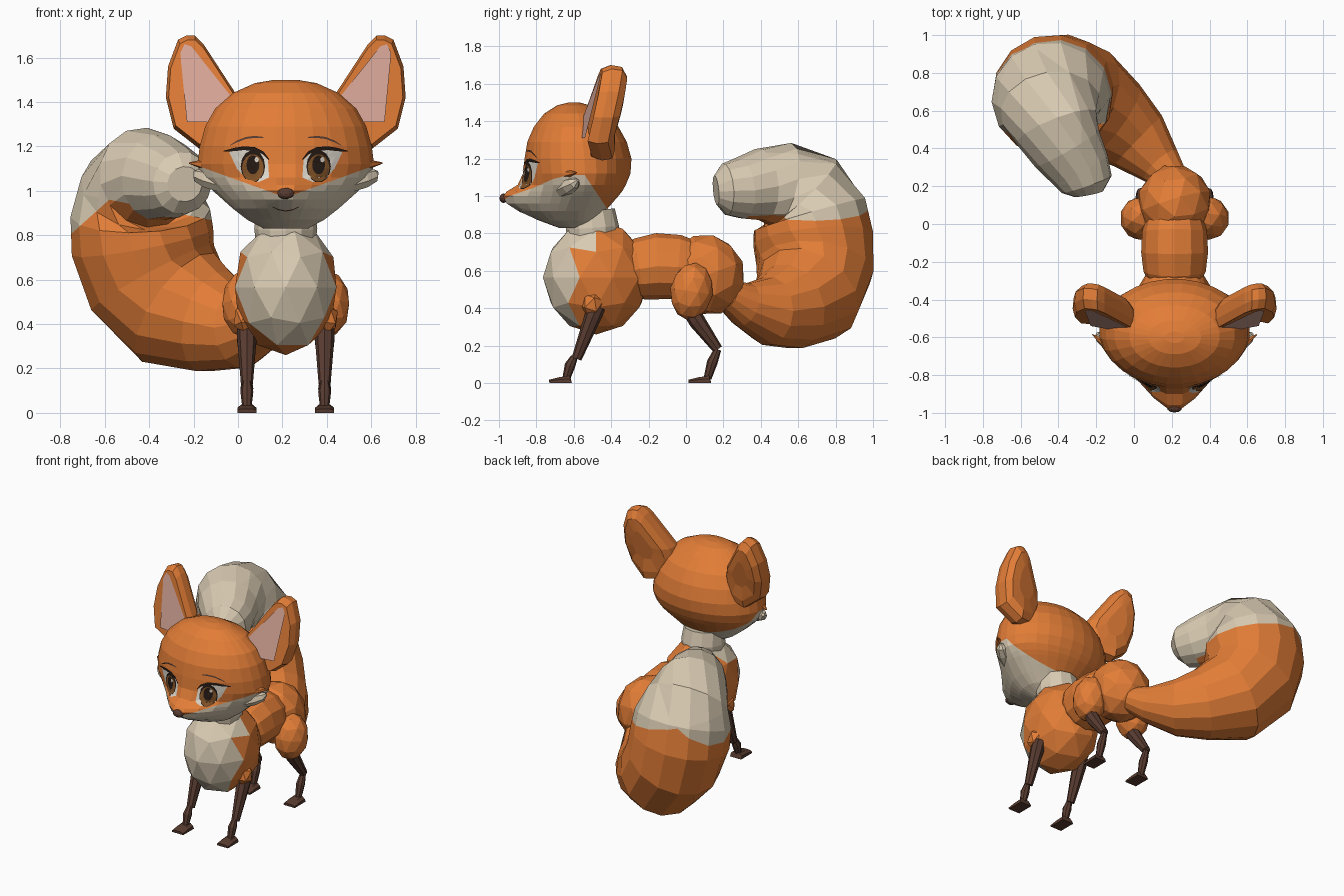
import bpy, bmesh, math
from mathutils import Vector, Matrix
from mathutils.bvhtree import BVHTree

if "Cube" in bpy.data.objects:
    bpy.data.objects.remove(bpy.data.objects["Cube"])

CX = 0.215  # centre line of the body


def material(name, rgb):
    m = bpy.data.materials.new(name)
    m.use_nodes = True
    m.diffuse_color = (*rgb, 1)
    m.node_tree.nodes["Principled BSDF"].inputs["Base Color"].default_value = (*rgb, 1)
    return m


ORANGE = material("orange fur", (0.76, 0.205, 0.038))
CREAM = material("cream fur", (0.70, 0.60, 0.45))
PINK = material("inner ear pink", (0.68, 0.38, 0.31))
BROWN = material("dark brown", (0.10, 0.045, 0.03))
IRIS = material("iris brown", (0.22, 0.085, 0.02))
BLACK = material("black", (0.018, 0.010, 0.007))
WHITE = material("eye white", (0.72, 0.68, 0.60))


def finish(name, bm, mats, rule=None, cuts=(), face_front=False):
    """Make a flat shaded object; cuts split faces, rule picks a material per face centre."""
    for co, no in cuts:
        bmesh.ops.bisect_plane(bm, geom=bm.verts[:] + bm.edges[:] + bm.faces[:], plane_co=co, plane_no=no)
    bmesh.ops.recalc_face_normals(bm, faces=bm.faces)
    for f in bm.faces:
        if rule:
            f.material_index = int(rule(f.calc_center_median()))
        if face_front and f.normal.y > 0:
            f.normal_flip()
    me = bpy.data.meshes.new(name)
    bm.to_mesh(me)
    bm.free()
    for m in mats:
        me.materials.append(m)
    bpy.context.collection.objects.link(bpy.data.objects.new(name, me))


def bridge(bm, rings, caps=True):
    loops = [[bm.verts.new(p) for p in r] for r in rings]
    n = len(loops[0])
    for a, b in zip(loops, loops[1:]):
        for i in range(n):
            bm.faces.new((a[i], a[(i + 1) % n], b[(i + 1) % n], b[i]))
    if caps:
        bm.faces.new(loops[0][::-1])
        bm.faces.new(loops[-1])


def tube(name, path, mats, sides=8, ref=(1, 0, 0), rule=None, cuts=()):
    """Tapered tube through (x, y, z, radius)."""
    pts = [Vector(p[:3]) for p in path]
    rings = []
    for k, p in enumerate(pts):
        t = (pts[min(k + 1, len(pts) - 1)] - pts[max(k - 1, 0)]).normalized()
        u = Vector(ref)
        u = (u - t * u.dot(t)).normalized()
        v = t.cross(u)
        angles = [math.tau * i / sides for i in range(sides)]
        rings.append([p + (u * math.cos(a) + v * math.sin(a)) * path[k][3] for a in angles])
    bm = bmesh.new()
    bridge(bm, rings)
    finish(name, bm, mats, rule, cuts)


def ball(name, c, r, mats, rule=None, tilt=0, sub=2):
    bm = bmesh.new()
    bmesh.ops.create_icosphere(bm, subdivisions=sub, radius=1)
    bm.transform(Matrix.Translation(c) @ Matrix.Rotation(tilt, 4, 'X') @ Matrix.Diagonal((*r, 1)))
    finish(name, bm, mats, rule)


# Head: stacked rings (height, half width, back, front, muzzle tip)
HEAD = [(0.83, .10, -.52, -.66, -.68), (0.87, .175, -.47, -.71, -.79), (0.92, .24, -.43, -.75, -.90),
        (0.96, .285, -.395, -.77, -.965), (1.0, .33, -.36, -.79, -.985), (1.025, .355, -.34, -.805, -.965),
        (1.06, .385, -.32, -.82, -.905), (1.12, .40, -.295, -.845, -.875), (1.2, .39, -.29, -.86, -.865),
        (1.29, .365, -.315, -.85, -.85), (1.37, .32, -.36, -.815, -.815), (1.44, .24, -.43, -.76, -.76),
        (1.485, .14, -.51, -.69, -.69), (1.5, .05, -.57, -.63, -.63)]
rings = []
for z, w, back, front, tip in HEAD:
    ring = []
    for i in range(28):
        a = math.tau * (i + 0.5) / 28
        x, y = w * math.cos(a), (back + front) / 2 + (back - front) / 2 * math.sin(a)
        if math.sin(a) < 0:
            y += (tip - front) * math.exp(-(x / 0.2) ** 2)
        ring.append((CX + x, y, z))
    rings.append(ring)
bm = bmesh.new()
bridge(bm, rings)
skin = BVHTree.FromBMesh(bm)
# Cut along the edges of the pale muzzle and cheeks
finish("head", bm, [ORANGE, CREAM],
       lambda c: c.z < 0.97 + 0.36 * abs(c.x - CX) and c.y < -0.52 - 0.667 * (c.z - 1.08),
       [((CX, 0, 0.97), (s * 0.36, 0, -1)) for s in (1, -1)] + [((0, -0.52, 1.08), (0, 1, 0.667))])


def on_face(dx, z, lift):
    hit = skin.ray_cast(Vector((CX + dx, -3, z)), Vector((0, 1, 0)))[0]
    return hit - Vector((0, lift, 0))


def decal(name, outline, mat, lift, side):
    """Thin patch lying on the face, filled from its middle."""
    n = len(outline)
    mx, mz = (sum(p[i] for p in outline) / n for i in (0, 1))
    dense = []
    for (x0, z0), (x1, z1) in zip(outline, outline[1:] + outline[:1]):
        dense += [(x0, z0), ((x0 + x1) / 2, (z0 + z1) / 2)]
    bm = bmesh.new()
    bridge(bm, [[on_face(side * (mx + (x - mx) * f), mz + (z - mz) * f, lift) for x, z in dense]
                for f in (1, 0.7, 0.4, 0.05)], caps=False)
    finish(name, bm, [mat], face_front=True)


def strip(name, pts, widths, mat, lift, side):
    """Thin painted line on the face."""
    bm = bmesh.new()
    rows = []
    for (x, z), w in zip(pts, widths):
        rows.append([bm.verts.new(on_face(side * x, z + o, lift)) for o in (w / 2, -w / 2)])
    for a, b in zip(rows, rows[1:]):
        bm.faces.new((a[0], b[0], b[1], a[1]))
    finish(name, bm, [mat], face_front=True)


def oval(x, z, rx, rz, n=14):
    return [(x + rx * math.cos(math.tau * i / n), z + rz * math.sin(math.tau * i / n)) for i in range(n)]


EYE = [(.075, 1.06), (.08, 1.14), (.12, 1.18), (.18, 1.19), (.255, 1.175), (.22, 1.10), (.175, 1.05), (.12, 1.04)]
EAR = [(.445, 1.70), (.485, 1.68), (.53, 1.56), (.54, 1.42), (.505, 1.28), (.39, 1.19), (.26, 1.21),
       (.20, 1.35), (.22, 1.43), (.37, 1.66), (.41, 1.70)]
INNER_EAR = [(.475, 1.62), (.455, 1.66), (.425, 1.65), (.25, 1.43), (.265, 1.31), (.445, 1.31)]


def ear_point(side, x, z, scale, depth):
    x, z = .38 + (x - .38) * scale, 1.45 + (z - 1.45) * scale
    lean = .235 * max(z - 1.3, 0) + .5 * max(1.3 - z, 0)
    return (CX + side * x, -.55 + lean + .18 * (x - .38) + depth, z)


for side, tag in ((1, "left"), (-1, "right")):
    # Eyes and brows
    decal(f"{tag}_eye_white", EYE, WHITE, .003, side)
    decal(f"{tag}_iris_rim", oval(.148, 1.11, .055, .073), BLACK, .005, side)
    decal(f"{tag}_iris", oval(.148, 1.103, .049, .062), IRIS, .007, side)
    decal(f"{tag}_pupil", oval(.148, 1.117, .029, .043), BLACK, .0085, side)
    decal(f"{tag}_eye_glint", oval(.148 + side * .017, 1.14, .010, .012, 8), WHITE, .0095, side)
    strip(f"{tag}_eyelash", [(.075, 1.14), (.10, 1.17), (.14, 1.188), (.19, 1.192), (.23, 1.186), (.28, 1.178)],
          [.006, .014, .017, .017, .015, .004], BLACK, .0095, side)
    strip(f"{tag}_eyebrow", [(.10, 1.24), (.14, 1.243), (.18, 1.238), (.22, 1.222), (.25, 1.205)],
          [.005, .009, .009, .008, .003], BROWN, .006, side)
    # Ears
    bm = bmesh.new()
    bridge(bm, [[ear_point(side, x, z, s, d) for x, z in EAR]
                for s, d in ((.92, 0), (1, .045), (.96, .105), (.76, .145), (.4, .158))])
    finish(f"{tag}_ear", bm, [ORANGE])
    bm = bmesh.new()
    bm.faces.new([bm.verts.new(ear_point(side, x, z, 1, -.004)) for x, z in INNER_EAR])
    finish(f"{tag}_inner_ear", bm, [PINK], face_front=True)
    # Cheek tufts
    tube(f"{tag}_cheek_tuft", [(CX + side * .33, -.66, 1.115, .035), (CX + side * .435, -.585, 1.125, .003)],
         [ORANGE], 6, (0, 0, 1))
    tube(f"{tag}_cheek_fluff", [(CX + side * .20, -.71, 1.01, .045), (CX + side * .35, -.625, 1.055, .045),
                                (CX + side * .395, -.595, 1.07, .032), (CX + side * .41, -.58, 1.085, .010)],
         [CREAM], 7, (0, 0, 1))
    # Shoulder and thigh
    ball(f"{tag}_shoulder", (CX + side * .185, -.50, .425), (.055, .062, .075), [ORANGE], tilt=-.3, sub=1)
    ball(f"{tag}_thigh", (CX + side * .18, .03, .49), (.11, .115, .155), [ORANGE], tilt=-.15)
    # Legs and paws
    lx = CX + side * .175
    for end, upper, lower, ankle in (
            ("front", [(-.475, .41, .045), (-.50, .35, .045), (-.585, .13, .027)],
             [(-.597, .14, .019), (-.62, .095, .029), (-.64, .025, .021)], -.635),
            ("hind", [(.025, .39, .045), (.06, .33, .045), (.17, .18, .027)],
             [(.17, .18, .019), (.14, .11, .029), (.115, .025, .021)], .11)):
        tube(f"{tag}_{end}_upper_leg", [(lx, *p) for p in upper], [BROWN])
        tube(f"{tag}_{end}_lower_leg", [(lx, *p) for p in lower], [BROWN])
        paw = [(.025, 0), (-.095, 0), (-.097, .018), (-.04, .032), (.015, .038)]
        bm = bmesh.new()
        bridge(bm, [[(lx + o, ankle + y, z * h) for y, z in paw]
                    for o, h in ((-.043, .6), (-.025, 1), (.025, 1), (.043, .6))])
        finish(f"{tag}_{end}_paw", bm, [BROWN])

# Nose and mouth
ball("nose", (CX, -.976, .988), (.039, .022, .026), [BROWN])
strip("mouth", [(-.06, .928), (-.03, .914), (0, .909), (.03, .914), (.06, .928)], [.003, .005, .005, .005, .003],
      BROWN, .004, 1)

# Body
tube("neck", [(CX, -.50, .77, .135), (CX, -.50, .83, .142), (CX, -.51, .92, .13)], [CREAM], 12)
ball("chest", (CX, -.48, .565), (.24, .285, .305), [ORANGE, CREAM],
     lambda c: c.y < -.585 or (c.z > .74 and c.y < -.47))
tube("waist", [(CX, -.30, .60, .14), (CX, -.25, .61, .165), (CX, -.15, .625, .177),
               (CX, -.04, .62, .172), (CX, .04, .61, .15)], [ORANGE], 12)
ball("hips", (CX, .115, .58), (.198, .20, .22), [ORANGE], tilt=.35)

# Tail, cut along a peaked line where the pale tip begins
TAIL = [(.22, .22, .47, .08), (.14, .31, .42, .12), (.02, .44, .385, .185), (-.11, .55, .41, .235),
        (-.27, .65, .475, .295), (-.385, .69, .61, .315), (-.43, .68, .77, .325), (-.44, .66, .90, .315),
        (-.44, .61, 1.01, .27), (-.41, .51, 1.06, .23), (-.355, .40, 1.06, .195), (-.285, .29, 1.04, .165),
        (-.25, .21, 1.035, .14), (-.24, .16, 1.03, .08)]
tube("tail", TAIL, [ORANGE, CREAM], 14, (.57, .82, 0),
     lambda c: c.y < .33 and c.z > .8 or c.z > min(.96 + .9 * (c.x + .58), .96 - .2 * (c.x + .58)),
     [((-.58, 0, .96), (.9, 0, -1)), ((-.58, 0, .96), (-.2, 0, -1))])
